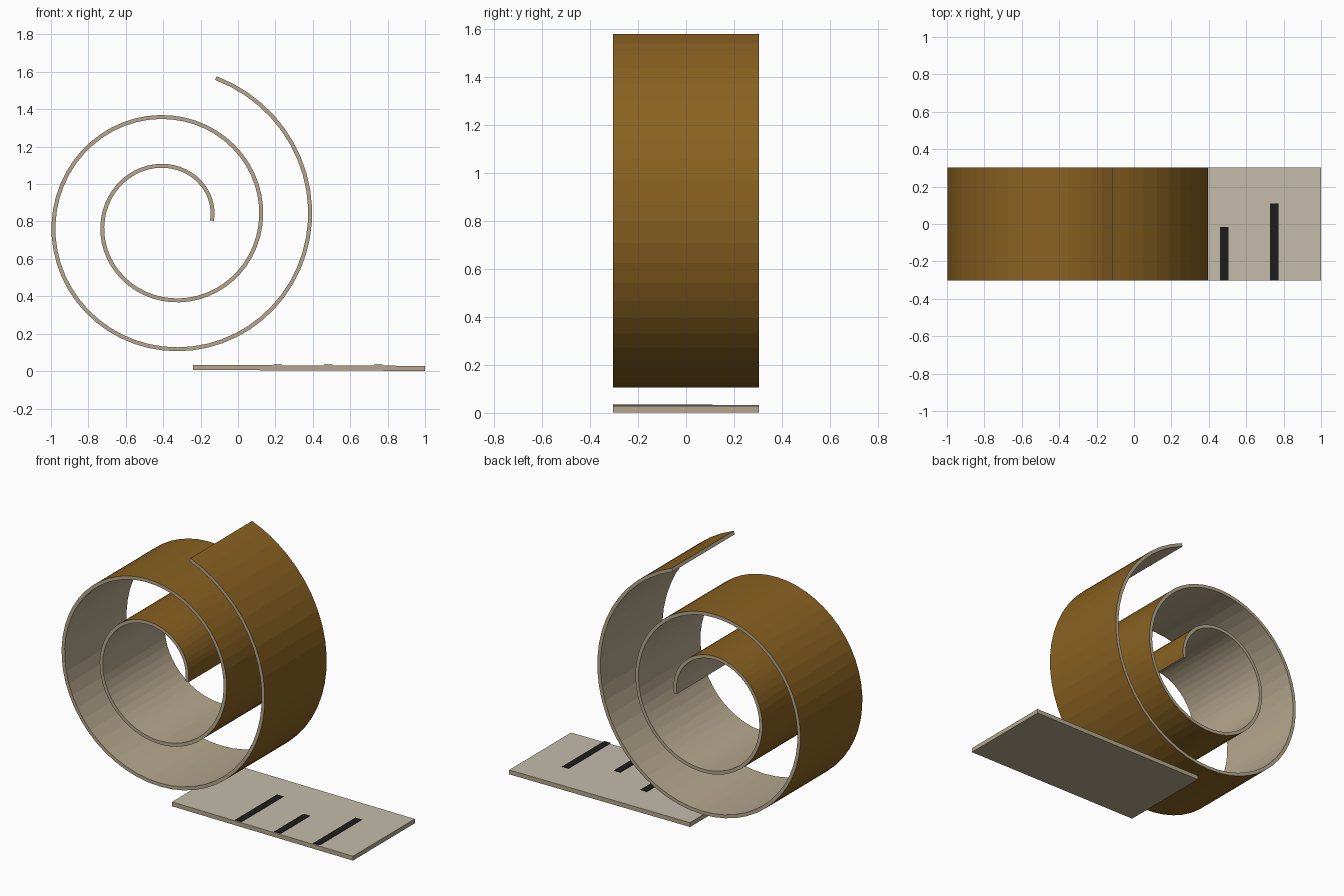
import bpy, math
from mathutils import Vector

if "Cube" in bpy.data.objects:
    bpy.data.objects.remove(bpy.data.objects["Cube"])


def material(name, rgb):
    m = bpy.data.materials.new(name)
    m.diffuse_color = (*rgb, 1)
    m.use_nodes = True
    m.node_tree.nodes["Principled BSDF"].inputs["Base Color"].default_value = m.diffuse_color
    return m


brown = material("brown_backing", (0.25, 0.12, 0.015))
beige = material("beige_face", (0.47, 0.39, 0.27))
pale = material("pale_face", (0.55, 0.50, 0.41))
black = material("black_mark", (0.012, 0.012, 0.012))

HALF = 0.303        # half width of the tape
THICK = 0.021


def prism(name, outline, y0, y1, mats):
    """Extrude an x-z outline (counter-clockwise) along y."""
    n = len(outline)
    verts = [(x, y0, z) for x, z in outline] + [(x, y1, z) for x, z in outline]
    faces = [(i, i + n, (i + 1) % n + n, (i + 1) % n) for i in range(n)]
    faces += [tuple(range(n)), tuple(reversed(range(n, 2 * n)))]
    me = bpy.data.meshes.new(name)
    me.from_pydata(verts, [], faces)
    for m in mats:
        me.materials.append(m)
    ob = bpy.data.objects.new(name, me)
    bpy.context.collection.objects.link(ob)
    return ob


# Rolled tape: spiral strip, brown outside, beige inside and on the rims
CX, CZ, R0, TURNS, N = -0.366, 0.803, 0.237, 2.2, 120
b = 0.262 / (2 * math.pi)
outer, inner = [], []
for i in range(N + 1):
    t = TURNS * 2 * math.pi * i / N
    r = R0 + b * t
    p = Vector((CX + r * math.cos(t), CZ + r * math.sin(t)))
    d = Vector((b * math.cos(t) - r * math.sin(t),
                b * math.sin(t) + r * math.cos(t))).normalized()
    outer.append(p)
    inner.append(p + Vector((-d.y, d.x)) * THICK)

verts, faces, mats = [], [], []
for o, n in zip(outer, inner):
    verts += [(o.x, -HALF, o.y), (o.x, HALF, o.y), (n.x, HALF, n.y), (n.x, -HALF, n.y)]
for i in range(N):
    for k in range(4):
        a, c = 4 * i + k, 4 * i + (k + 1) % 4
        faces.append((a, a + 4, c + 4, c))
        mats.append(0 if k == 0 else 1)
faces += [(0, 1, 2, 3), (4 * N + 3, 4 * N + 2, 4 * N + 1, 4 * N)]
mats += [1, 1]
me = bpy.data.meshes.new("rolled_tape")
me.from_pydata(verts, [], faces)
me.materials.append(brown)
me.materials.append(beige)
me.polygons.foreach_set("material_index", mats)
me.update()
bpy.context.collection.objects.link(bpy.data.objects.new("rolled_tape", me))

# Flat tape: thin, very slightly sloping strip with a pale top
flat = prism("flat_tape", [(-0.24, 0.006), (1.0, 0.001), (1.0, 0.028), (-0.24, 0.033)],
             -HALF, HALF, [beige, pale])
flat.data.polygons[2].material_index = 1

# Measuring marks just above the flat tape
for i, (x, y1) in enumerate([(0.213, 0.11), (0.482, -0.015), (0.75, 0.11)]):
    prism(f"mark_{i + 1}", [(x - 0.022, 0.035), (x + 0.022, 0.035),
                            (x + 0.022, 0.037), (x - 0.022, 0.037)],
          -HALF, y1, [black])

# Consistent outward normals
import bmesh
for ob in bpy.context.collection.objects:
    bm = bmesh.new()
    bm.from_mesh(ob.data)
    bmesh.ops.recalc_face_normals(bm, faces=bm.faces)
    bm.to_mesh(ob.data)
    bm.free()
